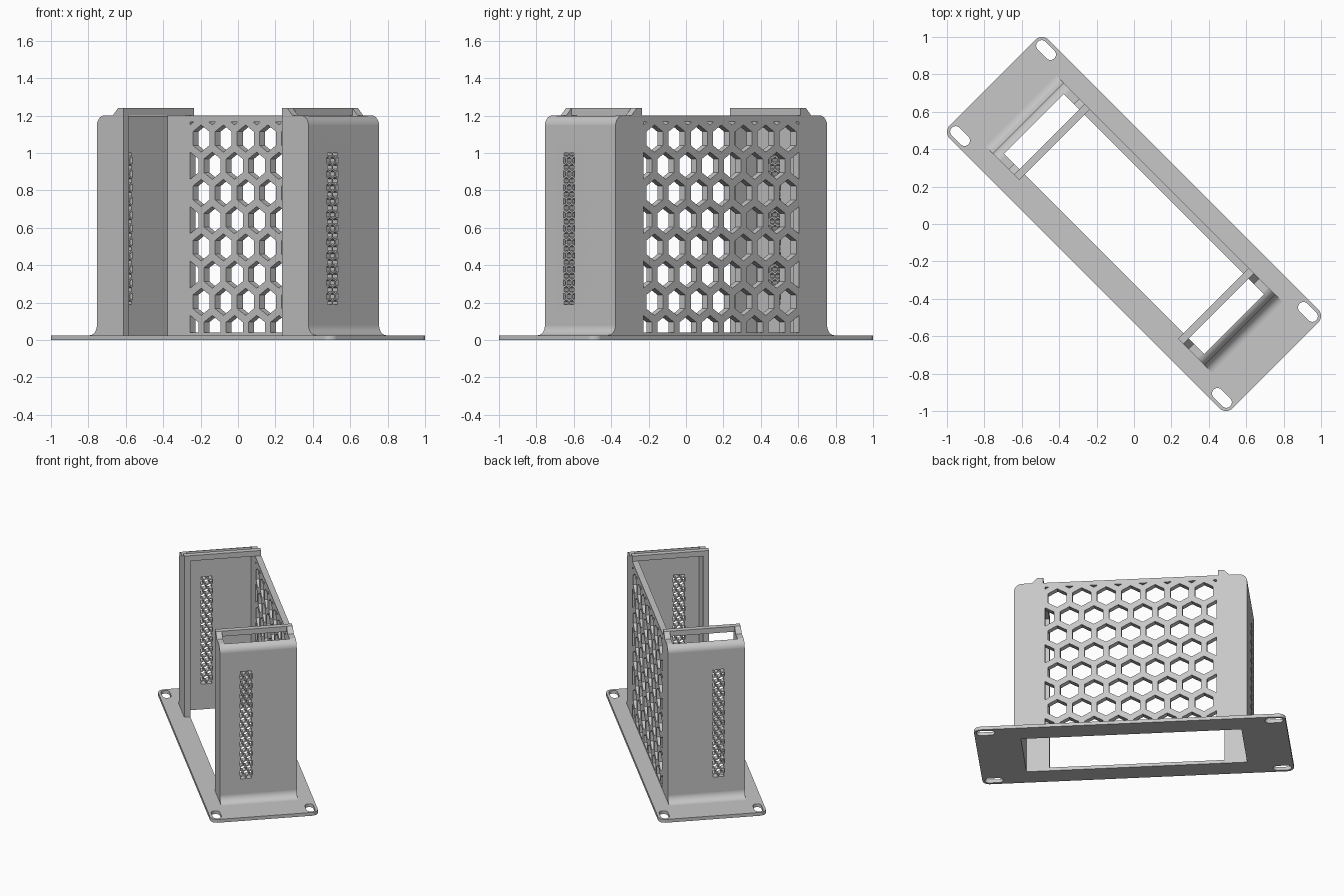
import bpy, bmesh, math
from mathutils import Matrix, Vector

if "Cube" in bpy.data.objects:
    bpy.data.objects.remove(bpy.data.objects["Cube"])

TURN = Matrix.Rotation(-math.pi / 4, 4, 'Z')

grey = bpy.data.materials.new("light grey")
grey.use_nodes = True
grey.diffuse_color = (0.57, 0.57, 0.57, 1)
grey.node_tree.nodes["Principled BSDF"].inputs["Base Color"].default_value = (0.57, 0.57, 0.57, 1)

# Ways to place a flat outline (a, b) at depth d
PLAN = lambda a, b, d: Vector((a, b, d))
ALONG = lambda a, b, d: Vector((a, d, b))
ACROSS = lambda a, b, d: Vector((d, a, b))


def prisms(name, outlines, lo, hi, place):
    """One object made of closed prisms, each from a flat outline."""
    bm = bmesh.new()
    for pts in outlines:
        low = [bm.verts.new(place(a, b, lo)) for a, b in pts]
        top = [bm.verts.new(place(a, b, hi)) for a, b in pts]
        bm.faces.new(low[::-1])
        bm.faces.new(top)
        for i in range(len(pts)):
            j = (i + 1) % len(pts)
            bm.faces.new((low[i], low[j], top[j], top[i]))
    bmesh.ops.recalc_face_normals(bm, faces=bm.faces)
    mesh = bpy.data.meshes.new(name)
    bm.to_mesh(mesh)
    bm.free()
    mesh.materials.append(grey)
    ob = bpy.data.objects.new(name, mesh)
    ob.matrix_world = TURN
    bpy.context.collection.objects.link(ob)
    return ob


def select(ob):
    bpy.ops.object.select_all(action='DESELECT')
    ob.select_set(True)
    bpy.context.view_layer.objects.active = ob


def cut(ob, cutter):
    select(ob)
    mod = ob.modifiers.new("cut", 'BOOLEAN')
    mod.operation = 'DIFFERENCE'
    mod.solver = 'EXACT'
    mod.object = cutter
    bpy.ops.object.modifier_apply(modifier=mod.name)
    bpy.data.objects.remove(cutter)


def finish(ob):
    select(ob)
    bpy.ops.object.shade_smooth_by_angle(angle=math.radians(30))
    mod = ob.modifiers.new("flat sides", 'WEIGHTED_NORMAL')
    mod.keep_sharp = True


def rect(x0, x1, y0, y1):
    return [(x0, y0), (x1, y0), (x1, y1), (x0, y1)]


def arc(cx, cy, r, start, end, n=8):
    return [(cx + r * math.cos(math.radians(start + (end - start) * i / n)),
             cy + r * math.sin(math.radians(start + (end - start) * i / n)))
            for i in range(n + 1)]


def clip(pts, axis, limit, sign):
    """Keep the part of a convex outline on one side of a line."""
    out = []
    for p, q in zip(pts, pts[1:] + pts[:1]):
        dp, dq = sign * (limit - p[axis]), sign * (limit - q[axis])
        if dp >= 0:
            out.append(p)
        if dp * dq < 0:
            t = dp / (dp - dq)
            out.append((p[0] + t * (q[0] - p[0]), p[1] + t * (q[1] - p[1])))
    return out


def honeycomb(mid, first_row, pitch, flat, x0, x1, z0, z1):
    """Pointy-top hexagons in staggered rows, trimmed to a rectangle."""
    r = flat / math.sqrt(3)
    step = pitch * math.sqrt(3) / 2
    cells = []
    for row in range(-2, int((z1 - z0) / step) + 3):
        z = first_row - row * step
        for k in range(-6, 7):
            x = mid + (k + 0.5 * (row % 2)) * pitch
            pts = [(x + r * math.cos(math.radians(60 * i + 30)),
                    z + r * math.sin(math.radians(60 * i + 30))) for i in range(6)]
            for axis, limit, sign in ((0, x0, -1), (0, x1, 1), (1, z0, -1), (1, z1, 1)):
                pts = clip(pts, axis, limit, sign)
            if len(pts) > 2:
                xs, zs = [p[0] for p in pts], [p[1] for p in pts]
                if min(max(xs) - min(xs), max(zs) - min(zs)) > 0.004:
                    cells.append(pts)
    return cells


U, V, THICK = 1.069, 0.374, 0.025        # plate half sizes
BU, BV, IU, IV = 0.80, 0.267, 0.757, 0.225  # box outside and inside
LIP, TOP = 0.60, 1.20

# Mounting plate with rounded corners, window and four slots
r = 0.05
outline = (arc(U - r, V - r, r, 0, 90) + arc(r - U, V - r, r, 90, 180)
           + arc(r - U, r - V, r, 180, 270) + arc(U - r, r - V, r, 270, 360))
plate = prisms("mounting_plate", [outline], 0, THICK, PLAN)
slots = [arc(sx * 0.99 + 0.033, sy * 0.325, 0.03, -90, 90)
         + arc(sx * 0.99 - 0.033, sy * 0.325, 0.03, 90, 270)
         for sx in (-1, 1) for sy in (-1, 1)]
cut(plate, prisms("slot_cutter", slots + [rect(-IU, IU, -IV, IV)], -0.1, 0.1, PLAN))
finish(plate)

# Open-fronted holder: filleted foot, rounded top ends
f = 0.055
right = arc(BU + f, THICK + f, f, 270, 180) + arc(BU - f, TOP - f, f, 0, 90)
profile = right + [(-x, z) for x, z in reversed(right)]
holder = prisms("holder_walls", [profile], -BV, BV, ALONG)
cut(holder, prisms("inside_cutter", [rect(-IU, IU, -IV, IV)], -0.5, 2, PLAN))
cut(holder, prisms("front_cutter", [rect(-LIP, LIP, -0.5, -0.1)], -0.5, 2, PLAN))

# Large vents in the back wall, small vents in both end walls
back = honeycomb(0, 1.077, 0.168, 0.126, -0.589, 0.589, 0.04, 1.166)
cut(holder, prisms("back_vent_cutter", back, 0.1, 0.5, ALONG))
ends = honeycomb(-0.085, 0.96, 0.042, 0.033, -0.128, -0.042, 0.19, 1.0)
cut(holder, prisms("end_vent_cutter", ends, -1.2, 1.2, ACROSS))
finish(holder)

# Raised stop bars with sloped end blocks
for side, s in (("left", 1), ("right", -1)):
    bar = [(s * u, z) for u, z in ((LIP, TOP), (0.64, TOP), (0.64, 1.24), (LIP, 1.24))]
    prisms(side + "_stop_bar", [bar], -BV, BV, ALONG)
    ramp = [(s * 0.64, TOP), (s * 0.68, TOP), (s * 0.64, 1.24)]
    prisms(side + "_front_ramp", [ramp], -BV, -IV, ALONG)
    prisms(side + "_back_ramp", [ramp], IV, BV, ALONG)
